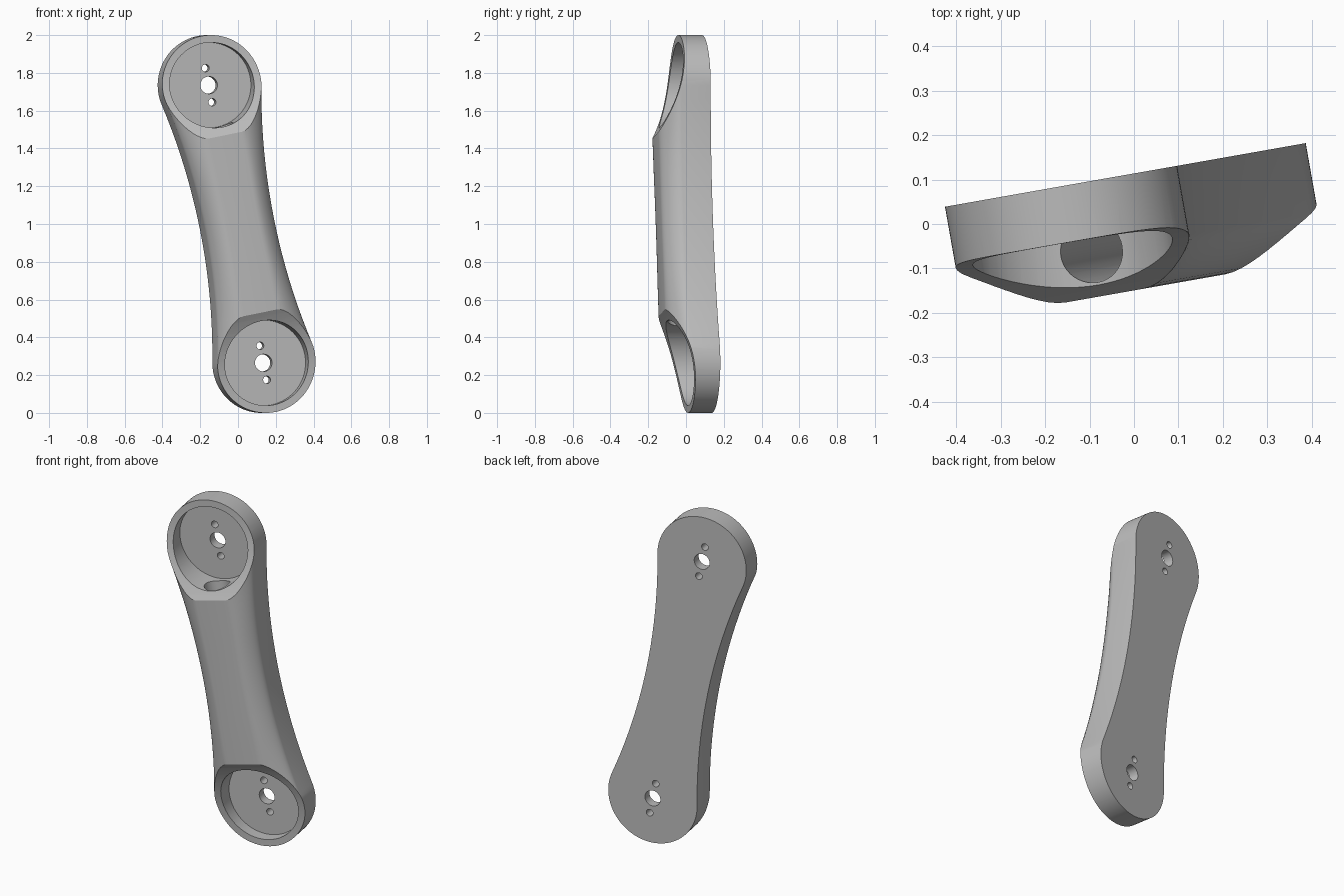
import bpy, bmesh, math
from mathutils import Matrix

cube = bpy.data.objects.get("Cube")
if cube:
    bpy.data.objects.remove(cube, do_unlink=True)

# Local frame: x across the arm, y through its thickness, z along its length
C, R = 0.7496, 0.265            # end centre distance and end radius
WAIST, ARC = 0.187, 3.38        # half width in the middle, side arc radius
BACK, FRONT, WALL = 0.112, -0.147, -0.045
FLOOR = 0.055                   # pocket floor depth

mat = bpy.data.materials.new("grey plastic")
mat.use_nodes = True
grey = (0.5, 0.5, 0.5, 1)
mat.diffuse_color = grey
mat.node_tree.nodes["Principled BSDF"].inputs["Base Color"].default_value = grey


def make_object(name, bm):
    bmesh.ops.recalc_face_normals(bm, faces=bm.faces)
    mesh = bpy.data.meshes.new(name)
    bm.to_mesh(mesh)
    bm.free()
    ob = bpy.data.objects.new(name, mesh)
    bpy.context.collection.objects.link(ob)
    mesh.materials.append(mat)
    return ob


def section(w):
    """Cross-section: flat back, straight walls, rounded shoulders, flat front."""
    f = min(0.09, 0.45 * w)
    ctrl = [(w, WALL), (w, WALL - 0.035), (f + 0.45 * (w - f), FRONT), (f, FRONT)]
    half = [(w, BACK)]
    for i in range(11):
        t = i / 10
        k = [(1 - t) ** 3, 3 * t * (1 - t) ** 2, 3 * t * t * (1 - t), t ** 3]
        half.append(tuple(sum(k[j] * ctrl[j][a] for j in range(4)) for a in (0, 1)))
    return half + [(-x, y) for x, y in reversed(half)]


# Stations along the arm: round ends joined by tangent concave sides
s0 = C * ARC / (ARC + R)
phi0 = math.acos((s0 - C) / R)
cap = [(C + R * math.cos(phi0 * i / 28), max(0.002, R * math.sin(phi0 * i / 28)))
       for i in range(29)]
mid = [(s0 * (1 - i / 10), 0) for i in range(1, 20)]
mid = [(s, WAIST + ARC - math.sqrt(ARC ** 2 - s * s)) for s, _ in mid]
stations = cap + mid + [(-s, w) for s, w in reversed(cap)]

bm = bmesh.new()
rings = [[bm.verts.new((x, y, s)) for x, y in section(w)] for s, w in stations]
for a, b in zip(rings, rings[1:]):
    for i in range(len(a)):
        j = (i + 1) % len(a)
        bm.faces.new((a[i], a[j], b[j], b[i]))
bm.faces.new(rings[0])
bm.faces.new(rings[-1])
body = make_object("arm_body", bm)


def cylinder_cutter(name, r, z, y0, y1, segs):
    bm = bmesh.new()
    m = Matrix.Translation((0, (y0 + y1) / 2, z)) @ Matrix.Rotation(math.pi / 2, 4, 'X')
    bmesh.ops.create_cone(bm, cap_ends=True, segments=segs, radius1=r, radius2=r,
                          depth=y1 - y0, matrix=m)
    return make_object(name, bm)


def slope_cutter(name, sign):
    """Removes the front of an end along a curved ramp."""
    pts = []
    for i in range(25):
        d = 0.32 - 0.64 * i / 24
        q = max(0, (0.27 - d) / 0.54)
        pts.append((-0.015 - 0.132 * q ** 2.6, sign * (C + d)))
    pts += [(-0.5, sign * (C - 0.32)), (-0.5, sign * (C + 0.32))]
    bm = bmesh.new()
    lo = [bm.verts.new((-0.5, y, z)) for y, z in pts]
    hi = [bm.verts.new((0.5, y, z)) for y, z in pts]
    bm.faces.new(lo)
    bm.faces.new(hi)
    for i in range(len(pts)):
        j = (i + 1) % len(pts)
        bm.faces.new((lo[i], lo[j], hi[j], hi[i]))
    return make_object(name, bm)


cutters = []
for sign, end in ((1, "upper"), (-1, "lower")):
    z = sign * C
    cutters.append(slope_cutter(end + "_slope_cutter", sign))
    cutters.append(cylinder_cutter(end + "_pocket_cutter", 0.226, z, -0.4, FLOOR, 72))
    cutters.append(cylinder_cutter(end + "_hole_cutter", 0.046, z, -0.2, 0.3, 32))
    for k in (-1, 1):
        cutters.append(cylinder_cutter(end + "_pin_cutter", 0.02, z + 0.092 * k, -0.2, 0.3, 20))

# Lengthwise channel joining the two pockets
bm = bmesh.new()
bmesh.ops.create_cone(bm, cap_ends=True, segments=40, radius1=0.071, radius2=0.071,
                      depth=2 * (C - 0.12), matrix=Matrix.Translation((0, -0.044, 0)))
cutters.append(make_object("channel_cutter", bm))

bpy.context.view_layer.objects.active = body
for cut in cutters:
    cut.hide_render = True
    mod = body.modifiers.new("cut", 'BOOLEAN')
    mod.operation = 'DIFFERENCE'
    mod.solver = 'EXACT'
    mod.object = cut
    bpy.ops.object.modifier_apply(modifier=mod.name)
for cut in cutters:
    bpy.data.objects.remove(cut, do_unlink=True)

# Lean the arm sideways, turn it slightly and stand it on the ground
body.data.transform(Matrix.Translation((0, 0, 1)) @ Matrix.Rotation(math.radians(10), 4, 'Z')
                    @ Matrix.Rotation(math.radians(-11.3), 4, 'Y'))
bpy.ops.object.select_all(action='DESELECT')
body.select_set(True)
bpy.ops.object.shade_smooth_by_angle(angle=math.radians(30))
